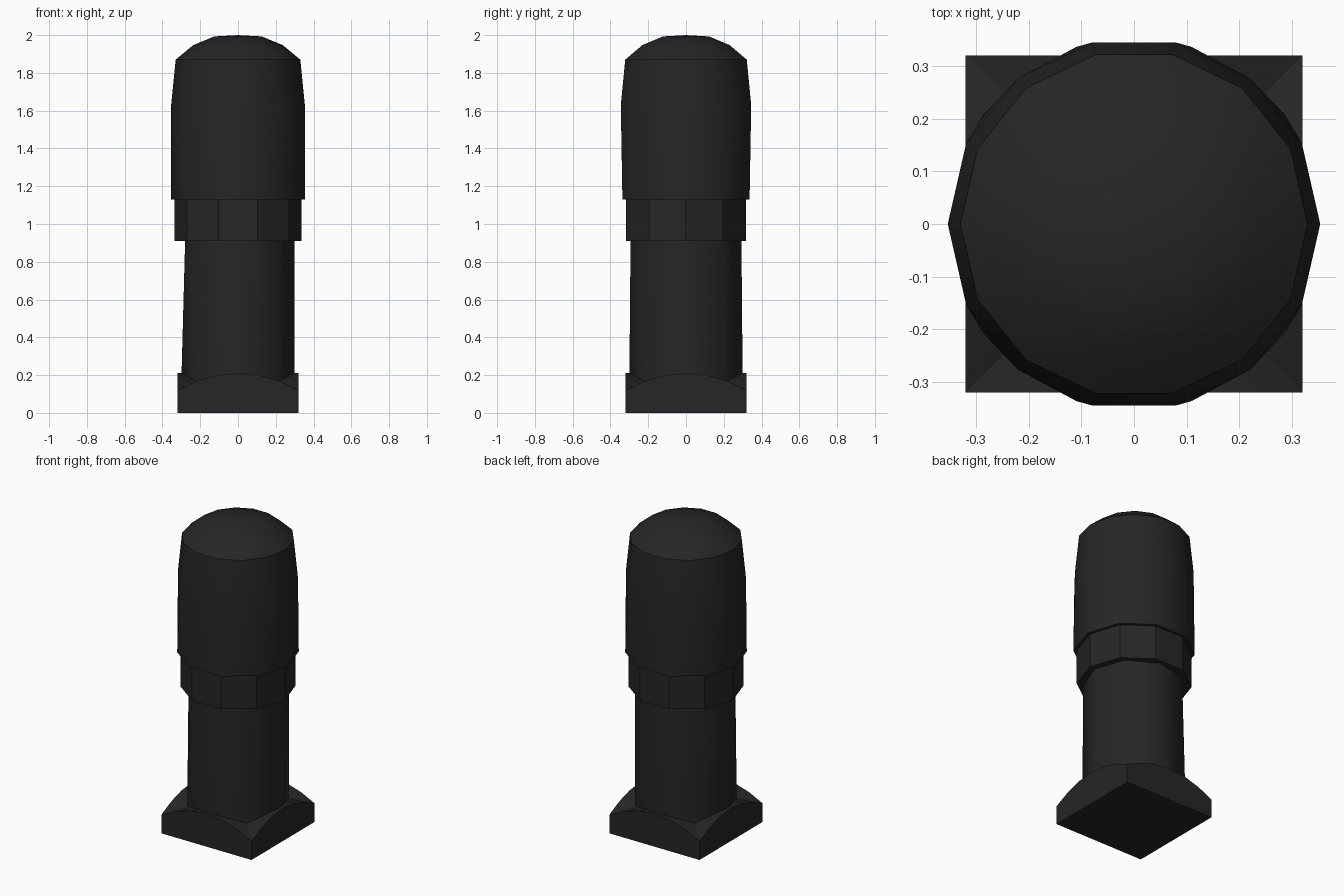
import bpy, bmesh, math

if "Cube" in bpy.data.objects:
    bpy.data.objects.remove(bpy.data.objects["Cube"])

mat = bpy.data.materials.new("near black metal")
mat.diffuse_color = (0.019, 0.019, 0.019, 1)
mat.use_nodes = True
mat.node_tree.nodes["Principled BSDF"].inputs["Base Color"].default_value = mat.diffuse_color


def ring(n, r, z):
    return [(r * math.cos(2 * math.pi * i / n), r * math.sin(2 * math.pi * i / n), z)
            for i in range(n)]


def finish(bm, name, smooth=None):
    bmesh.ops.recalc_face_normals(bm, faces=bm.faces)
    me = bpy.data.meshes.new(name)
    bm.to_mesh(me)
    bm.free()
    me.materials.append(mat)
    ob = bpy.data.objects.new(name, me)
    bpy.context.collection.objects.link(ob)
    if smooth:
        bpy.ops.object.select_all(action='DESELECT')
        ob.select_set(True)
        bpy.context.view_layer.objects.active = ob
        bpy.ops.object.shade_smooth_by_angle(angle=math.radians(smooth))
    return ob


def hull(name, rings, smooth=None):
    """Convex solid through stacked rings given as (sides, radius, z)."""
    bm = bmesh.new()
    for n, r, z in rings:
        for p in ring(n, r, z):
            bm.verts.new(p)
    bmesh.ops.convex_hull(bm, input=bm.verts[:])
    bmesh.ops.dissolve_limit(bm, angle_limit=0.002, verts=bm.verts[:], edges=bm.edges[:])
    return finish(bm, name, smooth)


# domed grip, collar, shaft
hull("domed_grip", [(10, 0.354, 1.13), (14, 0.354, 1.63), (14, 0.33, 1.87),
                    (14, 0.237, 1.947), (14, 0.125, 1.993), (1, 0.0, 2.0)], 30)
hull("collar", [(10, 0.335, 0.91), (10, 0.335, 1.13)])
hull("shaft", [(9, 0.298, 0.91), (8, 0.30, 0.165)], 42)

# square base with a chamfered, dished-down top at the corners
bm = bmesh.new()
steps = [-1, -0.69, -0.36, 0, 0.36, 0.69]
bottom, rim, inner = [], [], []
for side in range(4):
    a = side * math.pi / 2
    c, s = math.cos(a), math.sin(a)

    def put(x, y, z):
        return bm.verts.new((x * c - y * s, x * s + y * c, z))

    for t in steps:
        y = 0.32 * t
        if t == -1:
            bottom.append(put(0.32, y, 0))
        rim.append(put(0.32, y, 0.21 - 0.09 * t * t))
        d = 0.2121 * abs(t)
        inner.append(put(0.30 - 0.0879 * abs(t), math.copysign(d, t), 0.21 - 0.045 * abs(t)))
bm.faces.new(bottom)
n, m = len(rim), len(steps)
for i in range(n):
    j = (i + 1) % n
    bm.faces.new((rim[i], rim[j], inner[j], inner[i]))
for k in range(4):
    top = [rim[(k * m + i) % n] for i in range(m + 1)]
    bm.faces.new([bottom[k], bottom[(k + 1) % 4]] + top[::-1])
finish(bm, "square_base", 30)
